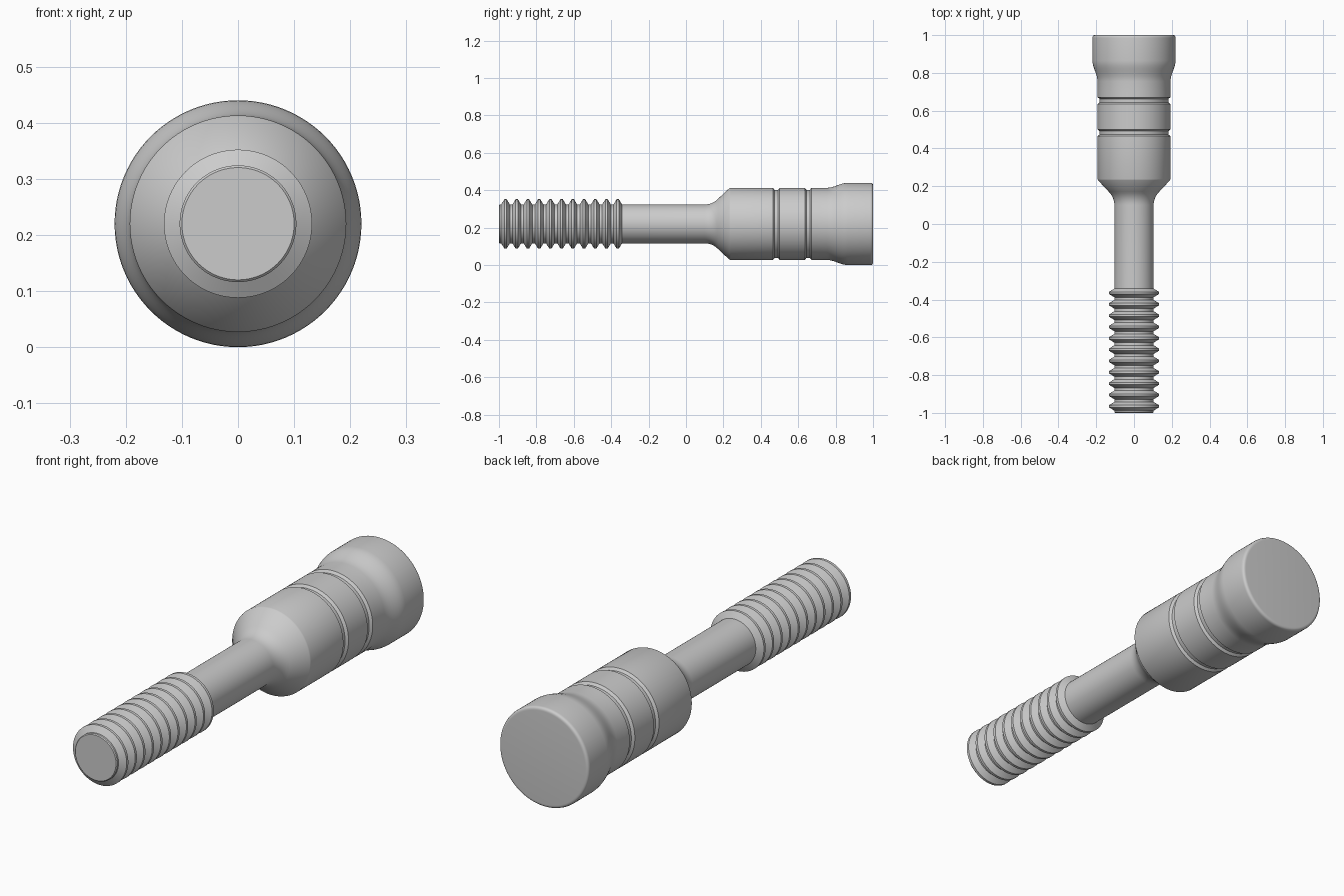
import bpy, bmesh, math

cube = bpy.data.objects.get("Cube")
if cube:
    bpy.data.objects.remove(cube, do_unlink=True)

AXIS_Z = 0.22
SEGMENTS = 96

steel = bpy.data.materials.new("grey steel")
steel.use_nodes = True
GREY = (0.6, 0.6, 0.6, 1.0)
steel.diffuse_color = GREY
steel.node_tree.nodes["Principled BSDF"].inputs["Base Color"].default_value = GREY


def ease(y0, r0, y1, r1, steps=8):
    """Smooth S-shaped blend between two radii."""
    pts = []
    for i in range(steps + 1):
        t = i / steps
        pts.append((y0 + (y1 - y0) * t, r0 + (r1 - r0) * t * t * (3 - 2 * t)))
    return pts


def bend(p0, p1, p2, steps=8):
    """Quadratic fillet from p0 to p2 with its corner at p1."""
    ts = [i / steps for i in range(steps + 1)]
    return [tuple((1 - t) ** 2 * a + 2 * t * (1 - t) * b + t * t * c
                  for a, b, c in zip(p0, p1, p2)) for t in ts]


def lathe(name, profile, cap_start=False, cap_end=False):
    """Spin a (y, radius) profile about the long axis."""
    bm = bmesh.new()
    rings = []
    for y, r in profile:
        rings.append([bm.verts.new((r * math.cos(a), y, AXIS_Z + r * math.sin(a)))
                      for a in (math.tau * i / SEGMENTS for i in range(SEGMENTS))])
    for low, high in zip(rings, rings[1:]):
        for i in range(SEGMENTS):
            j = (i + 1) % SEGMENTS
            bm.faces.new((low[i], high[i], high[j], low[j]))
    if cap_start:
        bm.faces.new(rings[0])
    if cap_end:
        bm.faces.new(rings[-1][::-1])
    mesh = bpy.data.meshes.new(name)
    bm.to_mesh(mesh)
    bm.free()
    mesh.materials.append(steel)
    obj = bpy.data.objects.new(name, mesh)
    bpy.context.collection.objects.link(obj)
    bpy.ops.object.select_all(action='DESELECT')
    obj.select_set(True)
    bpy.context.view_layer.objects.active = obj
    bpy.ops.object.shade_smooth_by_angle(angle=math.radians(28))
    return obj


# Threaded end: evenly spaced ridges with narrow flat crests and roots
ROOT, CREST, PITCH = 0.104, 0.132, 0.06
thread = [(-1.0, 0.1), (-0.996, ROOT)]
for k in range(11):
    c = -0.965 + PITCH * k
    thread += [(c - 0.023, ROOT), (c - 0.006, CREST),
               (c + 0.006, CREST), (c + 0.023, ROOT)]
lathe("threaded_end", thread, cap_start=True)

# Plain shaft, with a fillet into the shoulder cone
fillet = bend((0.1, ROOT), (0.14, ROOT), (0.17, 0.133))
lathe("shaft", [thread[-1]] + fillet)

# Body: shoulder cone and a barrel with two shallow grooves
BARREL = 0.193
body = [fillet[-1], (0.232, BARREL - 0.002), (0.238, BARREL)]
for c in (0.483, 0.653):
    body += [(c - 0.018, BARREL), (c - 0.009, BARREL - 0.011),
             (c + 0.009, BARREL - 0.011), (c + 0.018, BARREL)]
body.append((0.7, BARREL))
lathe("body", body)

# Flared head with a rounded rim
head = [body[-1]] + ease(0.755, BARREL, 0.865, 0.22)
head += bend((0.985, 0.22), (1.0, 0.22), (1.0, 0.205), 6)
lathe("head", head, cap_end=True)
